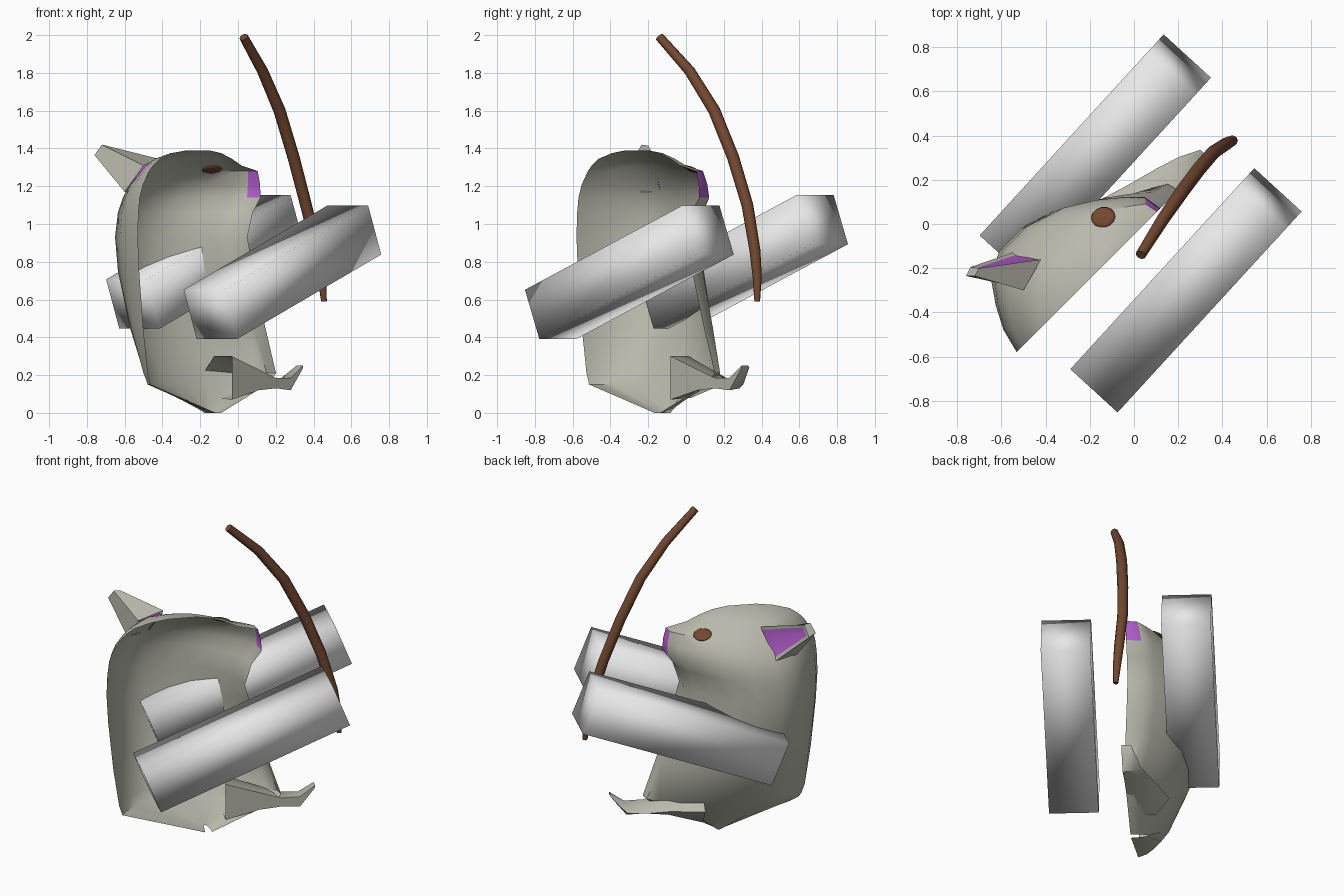
import bpy, bmesh, math
from mathutils import Vector, Matrix
from mathutils.bvhtree import BVHTree

if "Cube" in bpy.data.objects:
    bpy.data.objects.remove(bpy.data.objects["Cube"])

R = math.sqrt(0.5)


def place(f, l, z):
    """Forward / left / up coordinates to world (animal faces +x +y)."""
    return Vector(((f - l) * R, (f + l) * R, z))


def material(name, rgb):
    m = bpy.data.materials.new(name)
    m.diffuse_color = (*rgb, 1)
    m.use_nodes = True
    m.node_tree.nodes["Principled BSDF"].inputs["Base Color"].default_value = m.diffuse_color
    return m


FUR = material("stone_grey", (0.48, 0.48, 0.41))
PURPLE = material("purple", (0.45, 0.11, 0.60))
BROWN = material("brown", (0.17, 0.065, 0.03))
PALE = material("pale_grey", (0.8, 0.8, 0.8))


def finish(bm, name, mats, angle=None):
    me = bpy.data.meshes.new(name)
    bm.to_mesh(me)
    bm.free()
    ob = bpy.data.objects.new(name, me)
    bpy.context.collection.objects.link(ob)
    for m in mats:
        me.materials.append(m)
    bpy.ops.object.select_all(action='DESELECT')
    ob.select_set(True)
    bpy.context.view_layer.objects.active = ob
    if angle is None:
        bpy.ops.object.shade_smooth()
    else:
        bpy.ops.object.shade_smooth_by_angle(angle=math.radians(angle))
    return ob


def bridge(bm, rings, closed):
    n = len(rings[0])
    for a, b in zip(rings, rings[1:]):
        for i in range(n if closed else n - 1):
            j = (i + 1) % n
            bm.faces.new((a[i], a[j], b[j], b[i]))


# Half shell of the body: height, back, front, bulge
PLANE = -0.035
ROWS = [(0.0, -0.20, -0.16, 0.10), (0.15, -0.69, 0.18, 0.17),
        (0.21, -0.71, 0.25, 0.22), (0.45, -0.745, 0.17, 0.32),
        (0.75, -0.775, 0.08, 0.375), (0.93, -0.785, 0.035, 0.38),
        (1.06, -0.78, 0.075, 0.37), (1.14, -0.77, 0.134, 0.35),
        (1.21, -0.745, 0.13, 0.31), (1.28, -0.70, 0.113, 0.245),
        (1.31, -0.67, -0.01, 0.21), (1.345, -0.62, -0.08, 0.165),
        (1.375, -0.52, -0.16, 0.10), (1.39, -0.42, -0.25, 0.0)]
SHAPE = [(0, 0), (0.035, 0.3), (0.1, 0.57), (0.2, 0.88), (0.33, 1), (0.5, 1),
         (0.66, 0.89), (0.8, 0.67), (0.92, 0.42), (0.985, 0.25), (1, 0)]
bm = bmesh.new()
rings = [[bm.verts.new(place(b + u * (f - b), PLANE + v * w, z)) for u, v in SHAPE]
         for z, b, f, w in ROWS]
bridge(bm, rings, False)
bmesh.ops.remove_doubles(bm, verts=bm.verts, dist=0.0005)
bm.normal_update()
for face in bm.faces:
    c = face.calc_center_median()
    if (c.x + c.y) * R > 0.115 and 1.13 < c.z < 1.28:   # nose tip
        face.material_index = 1
# make the faces point away from the inside
mid = place(-0.35, PLANE, 0.75)
flip = [f for f in bm.faces if f.normal.dot(f.calc_center_median() - mid) < 0]
if len(flip) > len(bm.faces) / 2:
    bmesh.ops.reverse_faces(bm, faces=bm.faces[:])
tree = BVHTree.FromBMesh(bm)
finish(bm, "body_shell", [FUR, PURPLE], 40)

# Eye: a flat lens lying on the surface of the head
spot, normal, _, _ = tree.find_nearest(place(-0.08, 0.115, 1.275))
bm = bmesh.new()
bmesh.ops.create_uvsphere(bm, u_segments=14, v_segments=8, radius=1)
turn = normal.to_track_quat('Z', 'Y').to_matrix().to_4x4()
bm.transform(Matrix.Translation(spot) @ turn @ Matrix.Diagonal((0.055, 0.05, 0.012, 1)))
finish(bm, "eye", [BROWN])

# Ear with an inset inner face
base = [(-0.42, -0.16, 1.345), (-0.55, -0.13, 1.17), (-0.60, -0.27, 1.17), (-0.50, -0.30, 1.31)]
tip = [(-0.70, -0.20, 1.415), (-0.74, -0.195, 1.345), (-0.76, -0.235, 1.365), (-0.72, -0.235, 1.42)]
bm = bmesh.new()
rings = [[bm.verts.new(p) for p in ring] for ring in (base, tip)]
bridge(bm, rings, True)
bm.faces.new(rings[1])
bm.faces.ensure_lookup_table()
inner = bm.faces[0]
bmesh.ops.recalc_face_normals(bm, faces=bm.faces[:])
bmesh.ops.inset_region(bm, faces=[inner], thickness=0.022, depth=-0.008)
inner.material_index = 1
finish(bm, "ear", [FUR, PURPLE], 50)

# Foot: sections along the forward direction (forward, width, bottom, top)
bm = bmesh.new()
rings = []
for f, w, lo, hi in [(-0.08, 0.20, 0.07, 0.30), (0.12, 0.14, 0.12, 0.23),
                     (0.25, 0.105, 0.13, 0.185), (0.36, 0.07, 0.12, 0.185),
                     (0.45, 0.025, 0.235, 0.25)]:
    rings.append([bm.verts.new(place(f, l, z)) for l, z in
                  ((PLANE, lo), (w * 0.6, lo + 0.01), (w, (lo + hi) / 2), (w * 0.5, hi), (PLANE, hi))])
bridge(bm, rings, True)
bm.faces.new(rings[-1])
bmesh.ops.recalc_face_normals(bm, faces=bm.faces[:])
finish(bm, "foot", [FUR], 50)

# Two sloping square bars
along = Vector((0.76, 0.83, 0.445)).normalized()
across = along.cross(Vector((0, 0, 1))).normalized()
up = across.cross(along)
frame = Matrix((along, across, up)).transposed().to_4x4()
for name, centre in (("right_bar", (0.235, -0.30, 0.745)), ("left_bar", (-0.175, 0.305, 0.80))):
    bm = bmesh.new()
    bmesh.ops.create_cube(bm, size=1)
    bm.transform(Matrix.Translation(centre) @ frame @ Matrix.Diagonal((1.215, 0.29, 0.28, 1)))
    finish(bm, name, [PALE])

# Curved tapering stick
PATH = [(0.03, -0.14, 1.99, 0.024), (0.13, 0.02, 1.81, 0.029), (0.22, 0.15, 1.60, 0.032),
        (0.295, 0.25, 1.35, 0.032), (0.36, 0.325, 1.10, 0.031), (0.42, 0.365, 0.86, 0.029),
        (0.445, 0.377, 0.72, 0.024), (0.455, 0.377, 0.59, 0.015)]
bm = bmesh.new()
rings = []
for i, (x, y, z, r) in enumerate(PATH):
    a, b = PATH[max(i - 1, 0)], PATH[min(i + 1, len(PATH) - 1)]
    d = (Vector(b[:3]) - Vector(a[:3])).normalized()
    s = d.cross(Vector((1, -1, 0))).normalized()
    t = d.cross(s)
    rings.append([bm.verts.new(Vector((x, y, z)) + r * (s * math.cos(k * math.pi / 4) + t * math.sin(k * math.pi / 4)))
                  for k in range(8)])
bridge(bm, rings, True)
bm.faces.new(rings[0])
bm.faces.new(rings[-1])
bmesh.ops.recalc_face_normals(bm, faces=bm.faces[:])
finish(bm, "curved_stick", [BROWN], 60)
